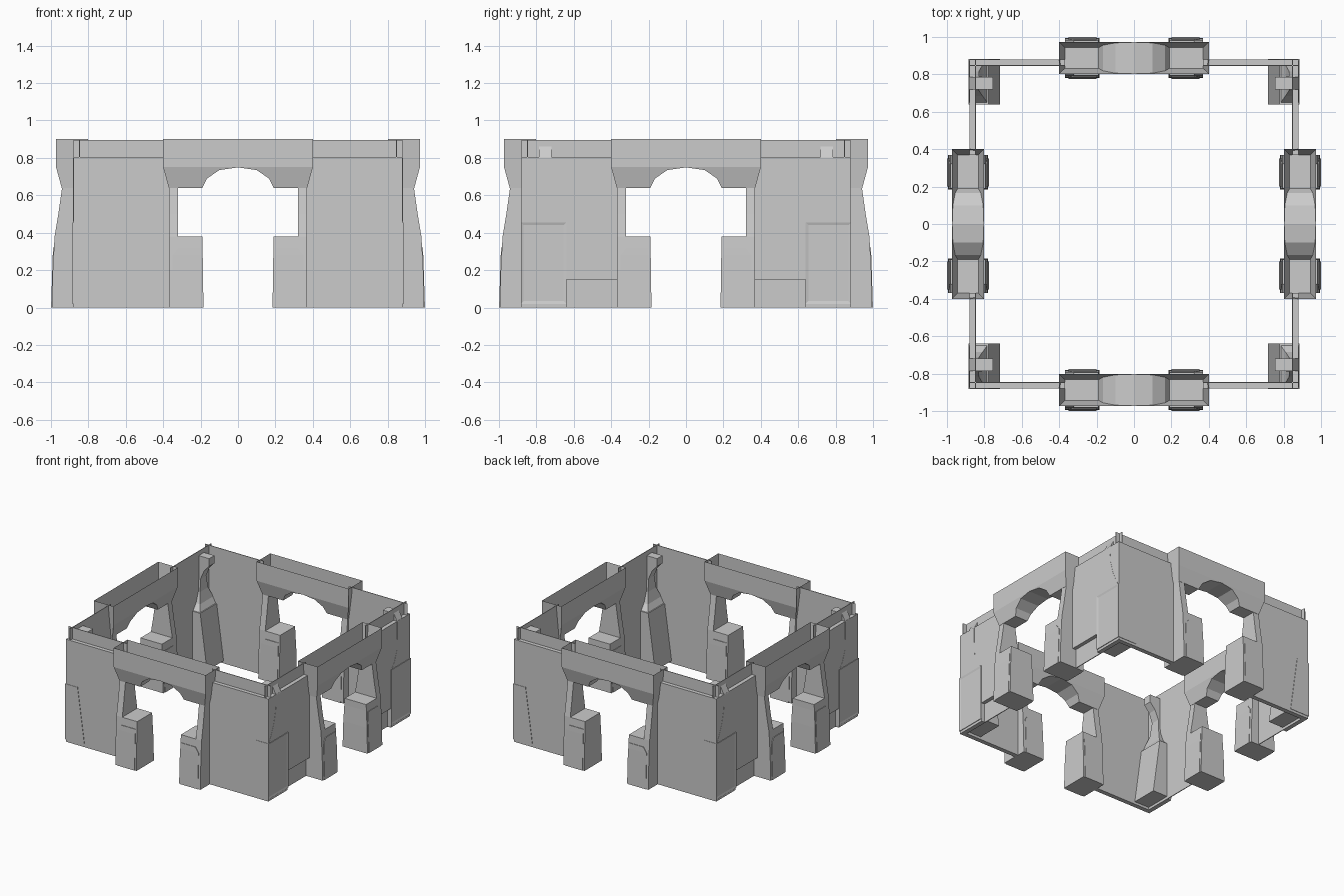
import bpy
import bmesh
from math import pi
from mathutils import Matrix

cube = bpy.data.objects.get("Cube")
if cube:
    bpy.data.objects.remove(cube, do_unlink=True)

stone = bpy.data.materials.new("grey_stone")
stone.use_nodes = True
GREY = (0.6, 0.6, 0.6, 1)
stone.diffuse_color = GREY
stone.node_tree.nodes["Principled BSDF"].inputs["Base Color"].default_value = GREY

AXIS = 0.8875    # distance of the arch centreline from the middle
OUT, IN = 0.88, 0.845    # outer and inner wall planes


def finish(name, bm, matrix=Matrix()):
    bm.transform(matrix)
    bmesh.ops.recalc_face_normals(bm, faces=bm.faces)
    mesh = bpy.data.meshes.new(name)
    bm.to_mesh(mesh)
    bm.free()
    mesh.materials.append(stone)
    obj = bpy.data.objects.new(name, mesh)
    bpy.context.collection.objects.link(obj)
    return obj


def loft(rings, closed=True, caps=True):
    bm = bmesh.new()
    rows = [[bm.verts.new(p) for p in ring] for ring in rings]
    n = len(rows[0])
    for a, b in zip(rows, rows[1:]):
        for i in range(n if closed else n - 1):
            j = (i + 1) % n
            bm.faces.new((a[i], a[j], b[j], b[i]))
    if caps:
        bm.faces.new(rows[0])
        bm.faces.new(rows[-1])
    return bm


def section(x0, x1, y0, y1, z):
    return [(x0, y0, z), (x1, y0, z), (x1, y1, z), (x0, y1, z)]


def box(name, x, y, z, matrix=Matrix()):
    return finish(name, loft([section(*x, *y, h) for h in z]), matrix)


def mirrors():
    for sx, side in ((1, "left"), (-1, "right")):
        for sy, end in ((1, "back"), (-1, "front")):
            yield f"{end}_{side}", Matrix.Diagonal((sx, sy, 1, 1))


# Arch beam: hollow channel, open on top, with an arched soffit
def beam(name, matrix):
    half = [(0.4, 0.37, 0.64), (0.19, 0.19, 0.64), (0.165, 0.69 / 4, 0.69),
            (0.1, 0.1, 0.735), (0, 0, 0.749)]
    half[2] = (0.165, 0.165, 0.69)
    stations = half + [(-t, -b, z) for t, b, z in half[-2::-1]]
    rings = []
    for top, bottom, z in stations:
        depth = 0.055 + 0.03 * (z - 0.64) / 0.11
        rings.append([(top, -0.085, 0.9), (top, -0.085, 0.75),
                      (bottom, -depth, z), (bottom, depth, z),
                      (top, 0.085, 0.75), (top, 0.085, 0.9)])
    finish(name, loft(rings, closed=False), matrix)


# Pier: wide battered pedestal with a slim tapering column behind
def pier(name, matrix):
    base = [(0, 0.185, 0.108), (0.2, 0.187, 0.103), (0.33, 0.19, 0.096), (0.38, 0.19, 0.093)]
    finish(name + "_pedestal",
           loft([section(x, 0.37, -d, d, z) for z, x, d in base]), matrix)
    column = [(0.38, 0.093), (0.5, 0.073), (0.64, 0.053)]
    finish(name + "_column",
           loft([section(0.32, 0.37, -d, d, z) for z, d in column]), matrix)
    # Raised panels on both broad faces
    for s, face in ((1, "inner"), (-1, "outer")):
        rows = [(0, 0.105, 0.35), (0.28, 0.096, 0.35), (0.32, 0.094, 0.32)]
        finish(f"{name}_{face}_panel",
               loft([section(0.2, x, s * d, s * (d + 0.007), z) for z, d, x in rows]), matrix)


for i, side in enumerate(("front", "left", "back", "right")):
    place = Matrix.Rotation(i * pi / 2, 4, "Z") @ Matrix.Translation((0, -AXIS, 0))
    beam(side + "_arch_beam", place)
    for s in (1, -1):
        pier(f"{side}_pier_{'a' if s > 0 else 'b'}", place @ Matrix.Diagonal((s, 1, 1, 1)))

# Corner buttress: z, inner x, outer x, inner y, outer y
FOOT = [(0.02, 0.717, 0.885, 0.64, 0.883), (0.455, 0.777, 0.885, 0.64, 0.883)]
SHAFT = [(0.455, 0.785, 0.881, 0.65, 0.875), (0.5, 0.81, 0.881, 0.685, 0.85),
         (0.58, 0.83, 0.881, 0.715, 0.815), (0.68, 0.83, 0.881, 0.72, 0.79),
         (0.75, 0.8, 0.881, 0.72, 0.785), (0.8, 0.755, 0.881, 0.72, 0.785),
         (0.86, 0.755, 0.85, 0.72, 0.785)]

for corner, m in mirrors():
    # Walls beside the front and back arches, with a thin parapet on the inner edge
    box(corner + "_wall", (0.37, OUT), (IN, OUT), (0, 0.805), m)
    box(corner + "_parapet", (0.37, OUT), (IN, IN + 0.005), (0.805, 0.895), m)
    # Side walls, raised off the ground next to the pier
    box(corner + "_side_wall", (IN, OUT), (0.37, OUT), (0.15, 0.805), m)
    box(corner + "_side_wall_foot", (IN, OUT), (0.64, OUT), (0, 0.15), m)
    box(corner + "_side_low_panel", (IN, IN + 0.006), (0.37, 0.64), (0, 0.15), m)
    box(corner + "_side_parapet", (IN, IN + 0.005), (0.37, OUT), (0.805, 0.895), m)
    # Buttress foot with a framed outer face
    foot = loft([section(x0, x1, y0, y1, z) for z, x0, x1, y0, y1 in FOOT])
    bmesh.ops.recalc_face_normals(foot, faces=foot.faces)
    outer = [f for f in foot.faces if f.normal.x > 0.9]
    bmesh.ops.inset_region(foot, faces=outer, thickness=0.02, depth=-0.004)
    finish(corner + "_buttress_foot", foot, m)
    finish(corner + "_buttress_shaft",
           loft([section(x0, x1, y0, y1, z) for z, x0, x1, y0, y1 in SHAFT]), m)
